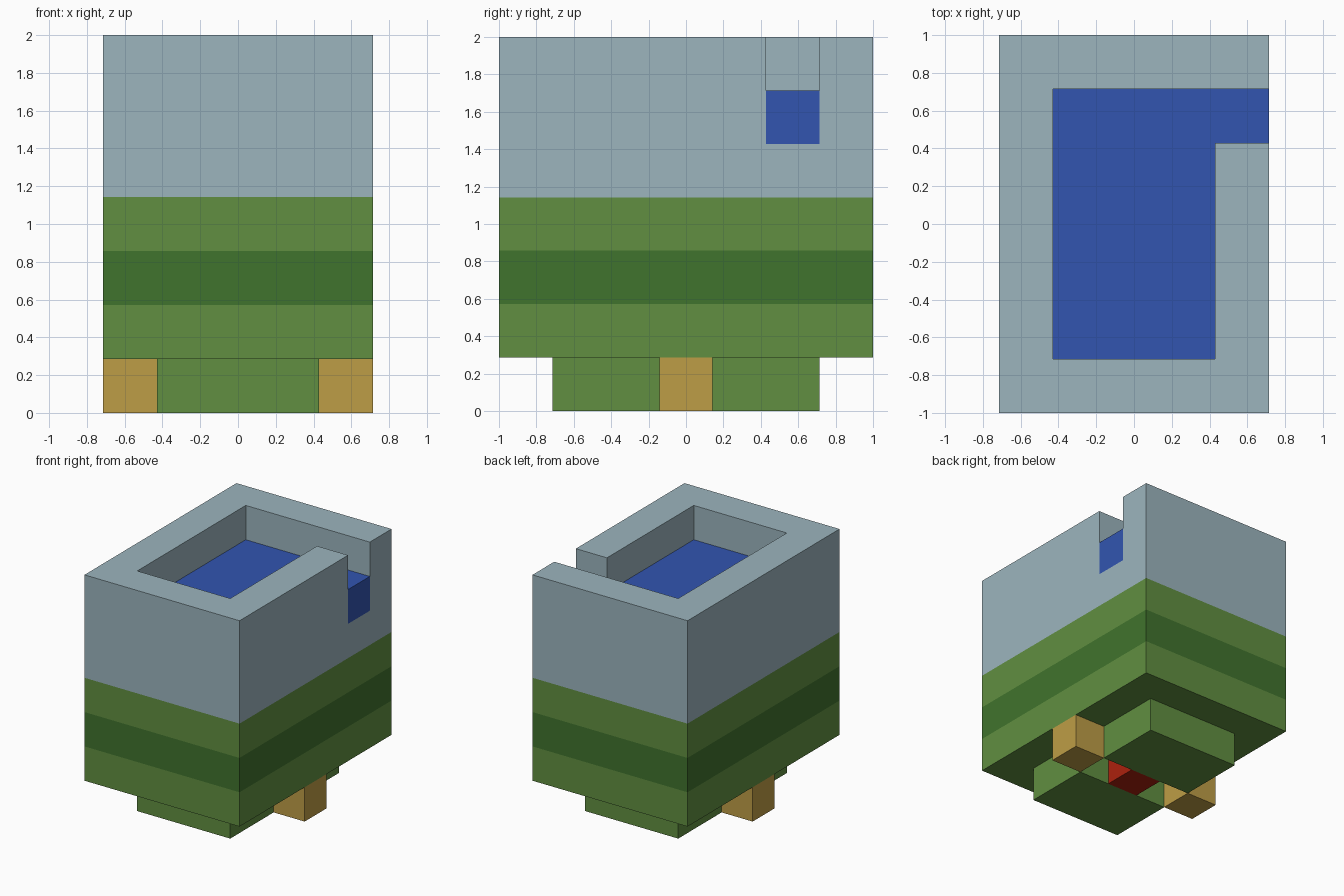
import bpy
import bmesh

U = 1 / 7  # one block unit

if "Cube" in bpy.data.objects:
    bpy.data.objects.remove(bpy.data.objects["Cube"], do_unlink=True)


def material(name, rgb):
    lin = [((c / 255 + 0.055) / 1.055) ** 2.4 for c in rgb] + [1]
    m = bpy.data.materials.new(name)
    m.use_nodes = True
    m.diffuse_color = lin
    m.node_tree.nodes["Principled BSDF"].inputs["Base Color"].default_value = lin
    return m


GREY = material("pale grey blue", (156, 181, 190))
GREEN = material("light green", (97, 143, 65))
DARK = material("dark green", (64, 115, 45))
BLUE = material("water blue", (50, 85, 176))
GOLD = material("gold", (190, 157, 70))
RED = material("red", (172, 33, 14))


def prism(name, outline, z0, z1, mats=(), cuts=()):
    """Extrude an outline, given in block units, from z0 to z1."""
    bm = bmesh.new()
    base = bm.faces.new([bm.verts.new((x * U, y * U, z0 * U)) for x, y in outline])
    top = bmesh.ops.extrude_face_region(bm, geom=[base])["geom"]
    for v in top:
        if isinstance(v, bmesh.types.BMVert):
            v.co.z = z1 * U
    for z in cuts:
        bmesh.ops.bisect_plane(bm, geom=bm.verts[:] + bm.edges[:] + bm.faces[:],
                               plane_co=(0, 0, z * U), plane_no=(0, 0, 1))
    bmesh.ops.recalc_face_normals(bm, faces=bm.faces[:])
    me = bpy.data.meshes.new(name)
    bm.to_mesh(me)
    bm.free()
    for m in mats:
        me.materials.append(m)
    ob = bpy.data.objects.new(name, me)
    bpy.context.collection.objects.link(ob)
    return ob


def rect(x0, x1, y0, y1):
    return [(x0, y0), (x1, y0), (x1, y1), (x0, y1)]


def basin(spout_end):
    """Rectangular pool with a spout channel leading out to the left."""
    return [(-3, -5), (3, -5), (3, 3), (spout_end, 3), (spout_end, 5), (-3, 5)]


# Banded body: green, dark green, green, then grey
body = prism("body", rect(-5, 5, -7, 7), 2, 14, (GREY, GREEN, DARK), cuts=(4, 6, 8))
for p in body.data.polygons:
    z = p.center.z / U
    p.material_index = 0 if z > 8 else 2 if 4 < z < 6 else 1

# Pool and spout cut into the top
cutter = prism("pool_cutter", basin(6), 10, 15, (GREY,))
cutter.hide_render = True
cut = body.modifiers.new("pool", "BOOLEAN")
cut.operation = "DIFFERENCE"
cut.solver = "EXACT"
cut.object = cutter
bpy.context.view_layer.objects.active = body
bpy.ops.object.modifier_apply(modifier=cut.name)
bpy.data.objects.remove(cutter, do_unlink=True)

# Water, flush with the outer wall at the spout
prism("water", basin(5), 10, 12, (BLUE,))

# Underside blocks
prism("front_base", rect(-3, 3, -5, -1), 0, 2, (GREEN,))
prism("back_base", rect(-3, 3, 1, 5), 0, 2, (GREEN,))
prism("left_foot", rect(3, 5, -1, 1), 0, 2, (GOLD,))
prism("right_foot", rect(-5, -3, -1, 1), 0, 2, (GOLD,))
prism("centre_peg", rect(-1, 1, -1, 1), 0, 2, (RED,))
